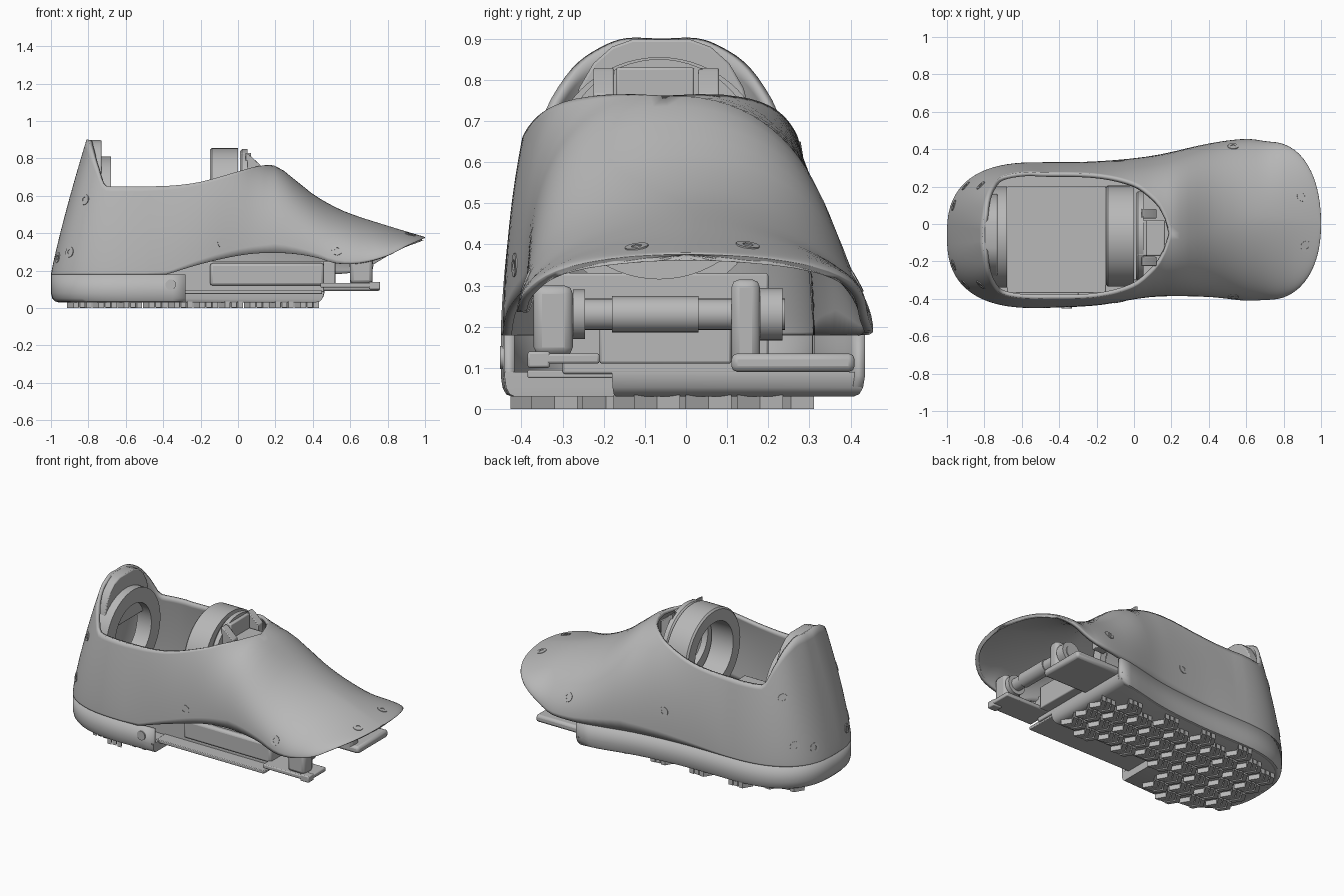
import bpy, bmesh, math
from mathutils import Vector
from mathutils.bvhtree import BVHTree

cube = bpy.data.objects.get("Cube")
if cube:
    bpy.data.objects.remove(cube)

gray = bpy.data.materials.new("printed_gray")
gray.use_nodes = True
COLOR = (0.48, 0.48, 0.48, 1)
gray.diffuse_color = COLOR
gray.node_tree.nodes["Principled BSDF"].inputs["Base Color"].default_value = COLOR


def finish(name, bm, thickness=0, bevel=0, smooth=True):
    bmesh.ops.remove_doubles(bm, verts=bm.verts, dist=0.0008)
    bmesh.ops.recalc_face_normals(bm, faces=bm.faces)
    me = bpy.data.meshes.new(name)
    bm.to_mesh(me)
    bm.free()
    ob = bpy.data.objects.new(name, me)
    bpy.context.collection.objects.link(ob)
    me.materials.append(gray)
    if thickness:
        mod = ob.modifiers.new("wall", "SOLIDIFY")
        mod.thickness, mod.offset = thickness, -1
    if bevel:
        mod = ob.modifiers.new("bevel", "BEVEL")
        mod.width, mod.segments, mod.limit_method = bevel, 2, 'ANGLE'
    if smooth:
        bpy.ops.object.select_all(action='DESELECT')
        ob.select_set(True)
        bpy.context.view_layer.objects.active = ob
        bpy.ops.object.shade_smooth_by_angle(angle=math.radians(35))


def grid(bm, rows):
    vs = [[bm.verts.new(p) for p in row] for row in rows]
    for a, b in zip(vs, vs[1:]):
        for i in range(len(a) - 1):
            bm.faces.new((a[i], a[i + 1], b[i + 1], b[i]))


def box(name, lo, hi, bevel=0.006):
    bm = bmesh.new()
    bmesh.ops.create_cube(bm, size=1)
    for v in bm.verts:
        v.co = [l + (h - l) * (c + 0.5) for l, h, c in zip(lo, hi, v.co)]
    finish(name, bm, bevel=bevel)


def prism(name, profile, axis, start, depth, bevel=0):
    # flat profile pushed along x (profile is y, z) or y (profile is x, z)
    bm = bmesh.new()
    pts = [(start, a, b) if axis == 'x' else (a, start, b) for a, b in profile]
    face = bm.faces.new([bm.verts.new(p) for p in pts])
    push = Vector((depth, 0, 0)) if axis == 'x' else Vector((0, depth, 0))
    for v in bmesh.ops.extrude_face_region(bm, geom=[face])["geom"]:
        if isinstance(v, bmesh.types.BMVert):
            v.co += push
    finish(name, bm, bevel=bevel)


def lathe(name, origin, axis, profile, n=48):
    # closed (radius, along) profile swept about an axis
    bm = bmesh.new()
    q = Vector(axis).to_track_quat('Z', 'Y')
    loop = profile + profile[:1]
    turns = [2 * math.pi * i / n for i in range(n + 1)]
    grid(bm, [[Vector(origin) + q @ Vector((r * math.cos(a), r * math.sin(a), h))
               for r, h in loop] for a in turns])
    finish(name, bm)


def rod(name, start, axis, length, r):
    lathe(name, start, axis, [(0, 0), (r, 0), (r, length), (0, length)], 24)


def ring(name, x0, x1, y, z, outer, inner):
    lathe(name, (x0, y, z), (1, 0, 0),
          [(inner, 0), (outer - .01, 0), (outer, .01), (outer, x1 - x0), (inner, x1 - x0)], 64)


def curve(points):
    # smooth interpolation through (position, value) pairs
    def slope(i):
        a, b = points[max(i - 1, 0)], points[min(i + 1, len(points) - 1)]
        return (b[1] - a[1]) / (b[0] - a[0])

    def f(x):
        if x <= points[0][0]:
            return points[0][1]
        for i, (p, q) in enumerate(zip(points, points[1:])):
            if x <= q[0]:
                d = q[0] - p[0]
                t = (x - p[0]) / d
                return (p[1] * (1 + 2 * t) * (1 - t) ** 2 + q[1] * t * t * (3 - 2 * t)
                        + d * (slope(i) * t * (1 - t) ** 2 - slope(i + 1) * t * t * (1 - t)))
        return points[-1][1]
    return f


# Plan outline, opening and profile curves of the shell
center = curve([(-.3, -.06), (.2, -.05), (.5, 0), (.7, .02), (1, 0)])
right_y = curve([(-.5, -.45), (-.2, -.435), (.1, -.39), (.4, -.39), (.6, -.41), (.72, -.405)])
left_y = curve([(-.5, .33), (-.2, .335), (.1, .365), (.4, .43), (.6, .455), (.72, .44)])
right_rim = curve([(-.5, -.4), (-.2, -.39), (0, -.335), (.1, -.25), (.16, -.16), (.195, -.05)])
left_rim = curve([(-.5, .275), (-.2, .265), (0, .215), (.1, .14), (.16, .06), (.195, -.05)])
top_z = curve([(-.5, .65), (-.35, .655), (-.2, .675), (0, .73), (.1, .757), (.2, .76), (.3, .69),
               (.4, .61), (.5, .55), (.6, .505), (.8, .44), (1, .38)])
right_edge = curve([(-.38, .18), (-.2, .235), (0, .28), (.15, .295), (.3, .29), (.42, .27),
                    (.52, .24), (.65, .24), (.8, .28), (.9, .33), (1, .375)])
left_edge = curve([(.5, .18), (.65, .2), (.8, .28), (.9, .33), (1, .375)])
heel_rim = curve([(0, .9), (.38, .9), (.6, .875), (.76, .83), (.87, .75), (.93, .66), (.96, .65)])
heel_ratio = curve([(0, .765), (.5, .785), (1, .87)])
fullness = curve([(-.5, 1.5), (-.1, 2.3), (.2, 2.35), (.5, 1.95), (.8, 1.65), (1, 1.6)])


def outline_y(x, side):
    f = right_y if side < 0 else left_y
    c = center(x)
    if x <= .72:
        return f(x)
    t = (x - .72) / .28
    return c + (f(.72) - c) * max(0, 1 - t ** 2.2) ** (1 / 2.2)


def arch(base, hub, ratio, ref, n, rim, steps=22):
    # rises toward the hub, passing height ref at the ratio and stopping at the rim height
    top = base.z + (ref - base.z) / (1 - ratio ** n) ** (1 / n)
    end = math.asin(min(1, ((rim - base.z) / (top - base.z)) ** (n / 2)))
    pts = []
    for i in range(steps + 1):
        a = end * i / steps
        p = hub + (base - hub) * max(0, math.cos(a)) ** (2 / n)
        p.z = base.z + (top - base.z) * math.sin(a) ** (2 / n)
        pts.append(p)
    return pts


def side_station(x, side):
    c, y = center(x), outline_y(x, side)
    edge = (right_edge if side < 0 else left_edge)(x)
    rim = (right_rim if side < 0 else left_rim)(x)
    ratio = min(.95, max(0, (rim - c) / (y - c))) if x < .195 else 0
    z = max(top_z(x), edge + .001)
    return arch(Vector((x, y, edge)), Vector((x, c, edge)), ratio, z, fullness(x), z)


def heel_point(a, z):
    s, c = math.sin(a), math.cos(a)
    return Vector((-.5 - .5 * abs(c) ** .77, -.06 + .39 * math.copysign(abs(s) ** .77, s), z))


xs = [-.5 + .7 * i / 24 for i in range(24)] + [.195]
xs += [.195 + .805 * math.sin(math.pi / 2 * i / 26) for i in range(1, 27)]
angles = [math.pi * (i / 48 - .5) for i in range(1, 48)]
rows = [side_station(x, -1) for x in reversed(xs)]
for a in angles:
    base = heel_point(a, .18)
    k = abs(base.y + .06) / .39
    rows.append(arch(base, Vector((-.5, -.06, .18)), heel_ratio(k), .65,
                     1.12 + .38 * k * k, heel_rim(k)))
rows += [side_station(x, 1) for x in xs]
bm = bmesh.new()
grid(bm, rows)
bm.normal_update()
shell_tree = BVHTree.FromBMesh(bm)
finish("upper_shell", bm, thickness=.022)

# Heel pan wall wraps the heel and runs forward on the left
path = [Vector((x, right_y(x), 0)) for x in (-.28, -.35, -.43, -.5)]
path += [heel_point(a, 0) for a in angles]
path += [Vector((-.5 + .96 * i / 12, min(left_y(-.5 + .96 * i / 12), .435), 0)) for i in range(13)]
mid = Vector((-.3, -.03, 0))
LEVELS = [(.94, .03), (.97, .036), (.99, .052), (1, .08)]


def layers(points, top):
    return [[mid + (p - mid) * s + Vector((0, 0, z)) for p in points]
            for s, z in LEVELS + [(1, top)]]


bm = bmesh.new()
grid(bm, layers(path, .18))
finish("heel_pan", bm, thickness=.025)

# Sole plate, stepped in under the right arch
plan = path + [Vector((.46, -.18, 0)), Vector((-.28, -.18, 0))]
bm = bmesh.new()
sole = layers(plan + plan[:1], .09)
grid(bm, sole)
for row in (sole[0], sole[-1]):
    bm.faces.new([bm.verts.new(p) for p in row[:-1]])
finish("sole_plate", bm)

# Tread lugs: staggered chevrons of three bars, wide at the heel and narrow forward
bm = bmesh.new()
for i in range(10):
    for j in range(6):
        x, y = -.85 + .135 * i, -.35 + .125 * j + (.03 if i % 2 else -.02)
        heel_in = x < -.35 and ((x + .4) / .55) ** 2 + ((y + .06) / .36) ** 2 < 1
        if not (heel_in or (x > -.35 and -.12 < y < .28)):
            continue
        for s in (-1, 1):
            for k in range(3):
                for v in bmesh.ops.create_cube(bm, size=1)["verts"]:
                    u, w = v.co.x * .028 + (k - 1) * .035, (v.co.y + .5) * .056
                    v.co = (x + u + w * .6 - .015, y + s * w, .017 + v.co.z * (.034 - .006 * (k % 2)))
finish("tread_lugs", bm, smooth=False)

# Inner chassis and bay floor
box("chassis", (-.68, -.3, .085), (.46, .2, .25))
box("bay_floor", (-.68, -.37, .25), (-.15, .2, .33))
box("arch_rail", (-.3, -.385, .075), (.45, -.15, .095), .004)
box("arch_cover", (-.15, -.33, .12), (.46, -.25, .24), .015)

# Ankle rings, heel tab lining and tongue clamp
ring("ankle_ring", -.15, 0, -.065, .585, .27, .19)
ring("ankle_ring_cap", .012, .05, -.065, .61, .24, .17)
ring("heel_ring", -.78, -.68, -.07, .54, .27, .18)
half = [(.23, .6), (.22, .7), (.2, .78), (.165, .84), (.12, .88), (.07, .898)]
tab = [(-.06 - y, z) for y, z in half] + [(-.06 + y, z) for y, z in reversed(half)]
prism("heel_tab", tab, 'x', -.8, .07, .006)
gusset = [(.04, .65), (.04, .83), (.06, .82), (.12, .765), (.12, .65)]
for y in (-.225, .03):
    prism("tongue_gusset", gusset, 'y', y, .05, .004)
box("tongue_plate", (.03, -.17, .66), (.165, .02, .74))
box("clamp_block", (.02, -.17, .7), (.07, .02, .83))

# Toe axle, its bearing blocks and toe bars
rod("toe_axle", (.66, -.26, .23), (0, 1, 0), .5, .038)
rod("axle_sleeve", (.66, -.18, .23), (0, 1, 0), .21, .044)
for name, y, w, r in (("right_collar", -.275, .03, .06), ("left_collar", .18, .055, .064)):
    rod(name, (.66, y, .23), (0, 1, 0), w, r)
box("right_bearing", (.6, -.37, .13), (.72, -.275, .3), .02)
box("left_bearing", (.6, .11, .1), (.72, .18, .315), .02)
box("right_toe_bar", (.44, -.385, .11), (.76, -.21, .135))
box("left_toe_bar", (.44, .11, .09), (.76, .41, .135), .015)
box("toe_bar_lip", (.7, -.385, .1), (.76, -.33, .14))
box("toe_bridge", (.44, -.21, .11), (.52, .11, .25))


# Screw bosses set on the shell
def screw(name, origin, direction):
    aim = Vector(direction)
    hit, normal, _, _ = shell_tree.ray_cast(Vector(origin), aim)
    if hit:
        if normal.dot(aim) > 0:
            normal = -normal
        lathe(name, hit - normal * .004, normal,
              [(.013, 0), (.029, 0), (.029, .007), (.013, .007)], 20)


for s in (-1, 1):
    for x, z in ((-.08, .35), (.53, .31), (-.9, .3), (-.82, .58)):
        screw("side_screw", (x, 2 * s, z), (0, -s, 0))
    screw("heel_screw", (-2, -.06 + .16 * s, .27), (1, 0, 0))
for x, y in ((.9, .15), (.92, -.12)):
    screw("toe_screw", (x, y, 2), (0, 0, -1))
rod("pan_screw", (-.36, -.452, .125), (0, 1, 0), .02, .028)
